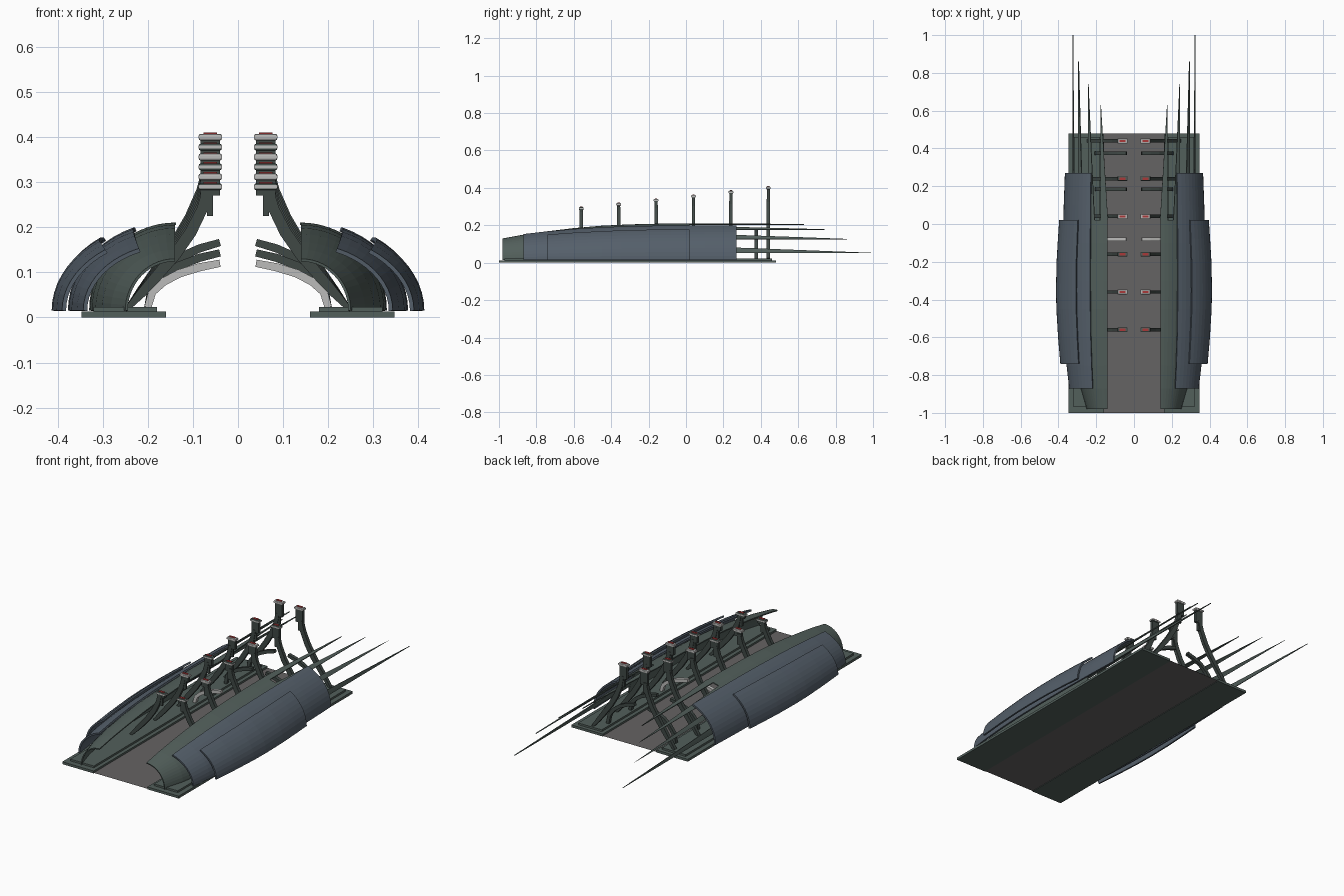
import bpy, bmesh
from math import cos, sin, radians
from mathutils import Vector

if "Cube" in bpy.data.objects:
    bpy.data.objects.remove(bpy.data.objects["Cube"])


def material(name, rgb):
    m = bpy.data.materials.new(name)
    m.diffuse_color = (*rgb, 1)
    m.use_nodes = True
    m.node_tree.nodes["Principled BSDF"].inputs["Base Color"].default_value = m.diffuse_color
    return m


GREEN = material("green_metal", (0.085, 0.115, 0.105))
BLUE = material("blue_metal", (0.09, 0.115, 0.145))
DARK = material("dark_metal", (0.05, 0.065, 0.06))
FLOOR = material("floor_grey", (0.13, 0.125, 0.125))
LIGHT = material("pale_metal", (0.5, 0.5, 0.49))
RED = material("red_light", (0.4, 0.04, 0.04))


def make(name, verts, faces, mat, mirror=True, thick=0):
    me = bpy.data.meshes.new(name)
    me.from_pydata(verts, [], faces)
    me.materials.append(mat)
    if not thick and len(faces) > 1:
        bm = bmesh.new()
        bm.from_mesh(me)
        bmesh.ops.recalc_face_normals(bm, faces=bm.faces)
        bm.to_mesh(me)
        bm.free()
    ob = bpy.data.objects.new(name, me)
    bpy.context.collection.objects.link(ob)
    if thick:
        s = ob.modifiers.new("thickness", 'SOLIDIFY')
        s.thickness, s.offset = thick, -1
    if mirror:
        ob.modifiers.new("mirror", 'MIRROR')
    return ob


def box(name, x, y, z, mat, bevel=0):
    v = [(a, b, c) for a in x for b in y for c in z]
    f = [(0, 1, 3, 2), (4, 6, 7, 5), (0, 4, 5, 1), (2, 3, 7, 6), (0, 2, 6, 4), (1, 5, 7, 3)]
    ob = make(name, v, f, mat)
    if bevel:
        b = ob.modifiers.new("bevel", 'BEVEL')
        b.width, b.segments = bevel, 2


def shell(name, rows, mat, n, thick):
    """Curved panel; each row is y, x radius, z radius, low angle, high angle."""
    v, f = [], []
    for y, rx, rz, lo, hi in rows:
        for j in range(n + 1):
            a = radians(lo + (hi - lo) * j / n)
            v.append((0.14 + rx * cos(a), y, 0.015 + rz * sin(a)))
    w = n + 1
    for i in range(len(rows) - 1):
        for j in range(n):
            k = i * w + j
            f.append((k, k + w, k + w + 1, k + 1))
    make(name, v, f, mat, thick=thick)


def ribbon(name, path, y, half_y, mat):
    """Flat bar swept along (x, z, half width) points."""
    v, f = [], []
    for i, (x, z, w) in enumerate(path):
        a, b = path[max(i - 1, 0)], path[min(i + 1, len(path) - 1)]
        t = Vector((b[0] - a[0], b[1] - a[1])).normalized()
        for s, q in ((-1, -1), (1, -1), (1, 1), (-1, 1)):
            v.append((x - t.y * w * s, y + half_y * q, z + t.x * w * s))
    for i in range(len(path) - 1):
        for j in range(4):
            k, m = 4 * i + j, 4 * i + (j + 1) % 4
            f.append((k, m, m + 4, k + 4))
    f += [(0, 1, 2, 3), tuple(range(len(v) - 4, len(v)))]
    make(name, v, f, mat)


# Base: thin centre floor between two raised side decks
make("centre_floor", [(-.165, -1, .003), (.165, -1, .003), (.165, .48, .003), (-.165, .48, .003)],
     [(0, 1, 2, 3)], FLOOR, mirror=False)
box("side_deck", (.16, .347), (-1, .48), (0, .013), GREEN)
box("side_deck_step", (.18, .32), (-.97, .46), (.013, .023), GREEN)

# Three overlapping hull shells
inner = [(-.98, .11, .115), (-.87, .142, .135), (-.75, .162, .152), (-.6, .176, .17),
         (-.45, .184, .183), (-.3, .188, .19), (-.1, .19, .195), (.02, .19, .195)]
middle = [(-.87, .203, .15), (-.75, .217, .165), (-.6, .229, .18), (-.45, .235, .19),
          (-.3, .237, .196), (-.1, .236, .2), (.1, .232, .2), (.27, .226, .2)]
outer = [(-.74, .25, .172), (-.6, .262, .185), (-.45, .271, .195), (-.35, .273, .2),
         (-.2, .27, .205), (-.08, .263, .206), (.02, .256, .206)]
shell("inner_hull_shell", [(*r, 0, 90) for r in inner], GREEN, 14, .006)
shell("middle_hull_shell", [(*r, 0, 67) for r in middle], BLUE, 11, .009)
shell("outer_hull_shell", [(*r, 0, 52) for r in outer], BLUE, 9, .009)

# Long tapering spikes continuing the inner shell backwards
for i, (angle, tip) in enumerate(((79, .63), (57, .74), (35, .86), (11, 1.0))):
    rows = []
    for k in range(9):
        t = k / 8
        rows.append((.02 + (tip - .02) * t, .19, .195, angle, angle + .2 + 11.5 * (1 - t)))
    shell(f"rear_spike_{i + 1}", rows, GREEN, 3, .005)

# Six curved posts per side, rising towards the back, each with a lamp head
arm = ((.243, 0, .006), (.215, .11, .01), (.185, .23, .012), (.14, .42, .013),
       (.105, .6, .013), (.08, .78, .012), (.067, .95, .01))
for i in range(6):
    y, h = -.56 + .2 * i, .30 + .022 * i
    bend = .30 + (h - .30) * .5
    ribbon(f"post_arm_{i + 1}", [(x, .022 + (bend - .022) * f, w) for x, f, w in arm], y, .009, DARK)
    box(f"post_head_{i + 1}", (.04, .083), (y - .008, y + .008), (bend - .03, h - .014), DARK)
    box(f"post_stub_{i + 1}", (.055, .069), (y - .006, y + .006), (bend - .075, bend - .03), DARK)
    box(f"post_cap_{i + 1}", (.036, .087), (y - .012, y + .012), (h - .018, h - .003), LIGHT if i % 2 else GREEN, .004)
    box(f"post_cap_band_{i + 1}", (.035, .088), (y - .013, y + .013), (h - .014, h - .007), LIGHT)
    box(f"post_lamp_{i + 1}", (.046, .076), (y - .006, y + .006), (h - .004, h), RED)

# Low clamp arms reaching in over the floor
clamp = ((.2, 0, .008), (.19, .35, .009), (.165, .58, .009), (.13, .77, .009),
         (.085, .91, .009), (.04, 1, .008))
for i, (y, top, mat) in enumerate(((-.08, .12, LIGHT), (.185, .143, DARK), (.375, .166, DARK))):
    ribbon(f"clamp_arm_{i + 1}", [(x, .022 + (top - .022) * f, w) for x, f, w in clamp], y, .009, mat)
